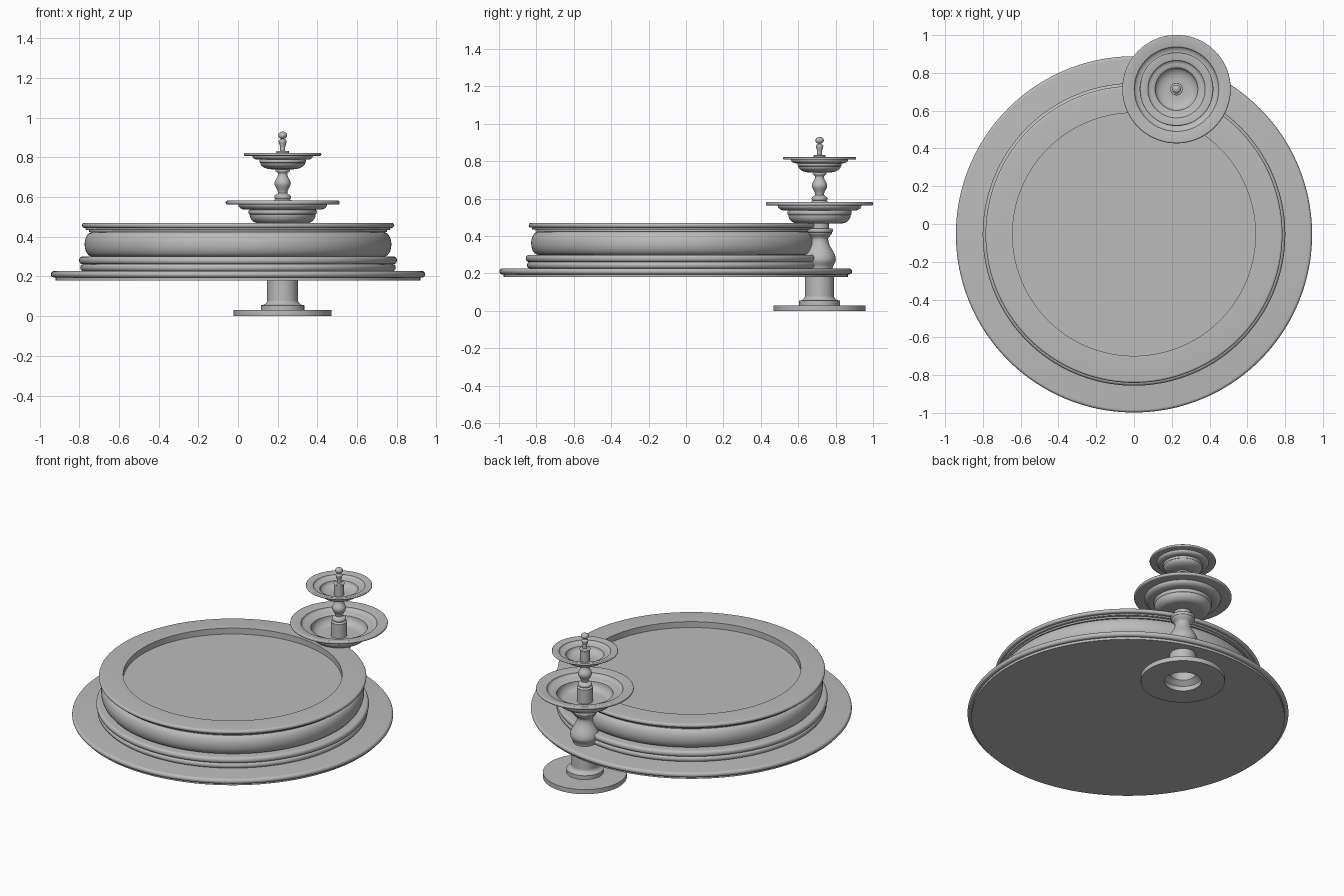
import bpy, bmesh, math

if "Cube" in bpy.data.objects:
    bpy.data.objects.remove(bpy.data.objects["Cube"])

stone = bpy.data.materials.new("grey stone")
stone.use_nodes = True
grey = 0.5
colour = (grey, grey, grey, 1)
stone.diffuse_color = colour
stone.node_tree.nodes["Principled BSDF"].inputs["Base Color"].default_value = colour


def blend(start, end, fraction):
    return start + (end - start) * fraction


def fractions(count):
    return [step / count for step in range(count + 1)]


def bead(radius, bottom, top, depth):
    """Half-round moulding whose outermost line lies at the radius."""
    return [(radius - depth * (1 - math.sin(math.pi * f)),
             blend(bottom, top, (1 - math.cos(math.pi * f)) / 2))
            for f in fractions(12)]


def dish(start, end):
    """Quarter curve that leaves the start flat and reaches the end upright."""
    angles = [f * math.pi / 2 for f in fractions(8)]
    return [(blend(start[0], end[0], math.sin(a)),
             blend(start[1], end[1], 1 - math.cos(a))) for a in angles]


def turned(*waists):
    """Lathe-turned stem that swells and narrows between the given stations."""
    profile = []
    for (radius, low), (next_radius, high) in zip(waists, waists[1:]):
        profile += [(blend(radius, next_radius, (1 - math.cos(math.pi * f)) / 2),
                     blend(low, high, f)) for f in fractions(8)]
    return profile


def lathe(name, profile, centre, segments=96):
    """Turn a profile of radius and height about a vertical axis."""
    bm = bmesh.new()
    verts = [bm.verts.new((radius, 0, height)) for radius, height in profile]
    edges = [bm.edges.new(pair) for pair in zip(verts, verts[1:])]
    bmesh.ops.spin(bm, geom=verts + edges, cent=(0, 0, 0), axis=(0, 0, 1),
                   angle=math.tau, steps=segments, use_duplicate=False)
    bmesh.ops.remove_doubles(bm, verts=bm.verts, dist=0.0001)
    bmesh.ops.recalc_face_normals(bm, faces=bm.faces)
    mesh = bpy.data.meshes.new(name)
    bm.to_mesh(mesh)
    bm.free()
    mesh.materials.append(stone)
    obj = bpy.data.objects.new(name, mesh)
    obj.location = (*centre, 0)
    bpy.context.collection.objects.link(obj)
    bpy.ops.object.select_all(action="DESELECT")
    obj.select_set(True)
    bpy.context.view_layer.objects.active = obj
    bpy.ops.object.shade_smooth_by_angle(angle=math.radians(35))


def bowl(name, radius, foot, bottom, top, centre):
    """Wide bowl with a stepped underside, a dished inside and a flat lip."""
    height = top - bottom
    shoulder, collar, lip = radius * 0.58, radius * 0.65, radius * 0.78
    shelf = bottom + height * 0.4
    step = bottom + height * 0.6
    rim = top - height * 0.17
    floor = bottom + height * 0.2
    under = [(0, bottom)] + dish((foot, bottom), (shoulder, shelf))
    under += bead(shoulder + height / 20, shelf, step, height / 20)
    under += dish((collar, step), (lip, rim))
    edge = bead(radius, rim, top, height / 15)
    inside = dish((collar, step + height / 8), (lip, top - height / 10))
    basin = dish((foot, floor), (shoulder, step + height / 20))
    profile = under + edge + inside[::-1] + basin[::-1] + [(0, floor)]
    lathe(name, profile, centre)


pool = (0, -0.055)
fountain = (0.225, 0.714)
slab_bottom, slab_top = 0.18, 0.227
base_top, wall_top, rim_top = 0.3, 0.424, 0.47
bowl_bottom, bowl_top = 0.468, 0.582
small_bottom, small_top = 0.74, 0.822

# Broad ground slab with a rounded edge over a recessed band
slab_radius = 0.943
band_top = slab_bottom + 0.015
band = slab_radius - 0.023
lathe("pool_slab", [(0, slab_bottom), (band, slab_bottom), (band, band_top)]
      + bead(slab_radius, band_top, slab_top, 0.015) + [(0, slab_top)], pool, 160)

# Moulded base, bulging wall, overhanging rim and sunken floor
inner = 0.643
neck = 0.75
middle = 0.262
wall = [(neck, slab_top)]
wall += bead(0.795, slab_top, middle, 0.015)
wall += bead(0.801, middle, base_top, 0.016)
wall += bead(0.773, base_top, wall_top, 0.038)
wall += [(neck, wall_top), (neck, wall_top + 0.01)]
wall += bead(0.768, wall_top + 0.01, rim_top - 0.025, 0.005)
wall += bead(0.786, rim_top - 0.025, rim_top, 0.011)
pool_floor = rim_top - 0.038
wall += [(inner, rim_top), (inner, pool_floor), (0, pool_floor)]
lathe("pool_wall", wall, pool, 160)

# Hollow foot and shaft, open underneath
shaft, collar, plate = 0.078, 0.109, 0.247
plate_top = 0.03
collar_top = plate_top + 0.025
bore = [(shaft, slab_bottom), (shaft, collar_top), (collar, plate_top), (collar, 0)]
disc = [(plate, 0), (plate, plate_top), (collar, plate_top), (collar, collar_top)]
cove = [(r, z) for r, z in dish((collar, collar_top), (shaft, collar_top + 0.025))]
lathe("fountain_foot", bore + disc + cove + [(shaft, slab_top)], fountain)

# Vase shaped lower stem with a cap under the large bowl
vase_top = 0.42
cap_top = vase_top + 0.02
throat = 0.05
vase = turned((0.07, slab_top), (0.087, 0.275), (0.046, 0.383), (0.068, vase_top))
lathe("lower_stem", vase + bead(0.072, vase_top, cap_top, 0.006)
      + [(throat, cap_top), (throat, bowl_bottom)], fountain)

bowl("lower_bowl", 0.287, 0.12, bowl_bottom, bowl_top, fountain)

# Post and baluster between the bowls
post = 0.047
waist = 0.023
baluster = turned((waist, 0.62), (0.041, 0.67), (waist, 0.717), (0.03, 0.728))
lathe("upper_stem", [(post, bowl_bottom), (post, bowl_top)]
      + bead(0.042, bowl_top + 0.008, 0.61, 0.006) + baluster
      + bead(0.037, 0.728, small_bottom, 0.005) + [(0, small_bottom)], fountain)

bowl("upper_bowl", 0.195, 0.05, small_bottom, small_top, fountain)

# Finial with a ball on top
post = 0.03
pin = 0.013
post_top = small_top + 0.011
ball_radius, ball_bottom, ball_top = 0.023, 0.893, 0.93
spindle = turned((pin, post_top), (pin, 0.85), (0.02, 0.883), (pin, ball_bottom))
lathe("finial", [(post, small_bottom), (post, small_top)]
      + bead(post + 0.003, small_top, post_top, 0.005) + spindle
      + bead(ball_radius, ball_bottom, ball_top, ball_radius), fountain, 48)
